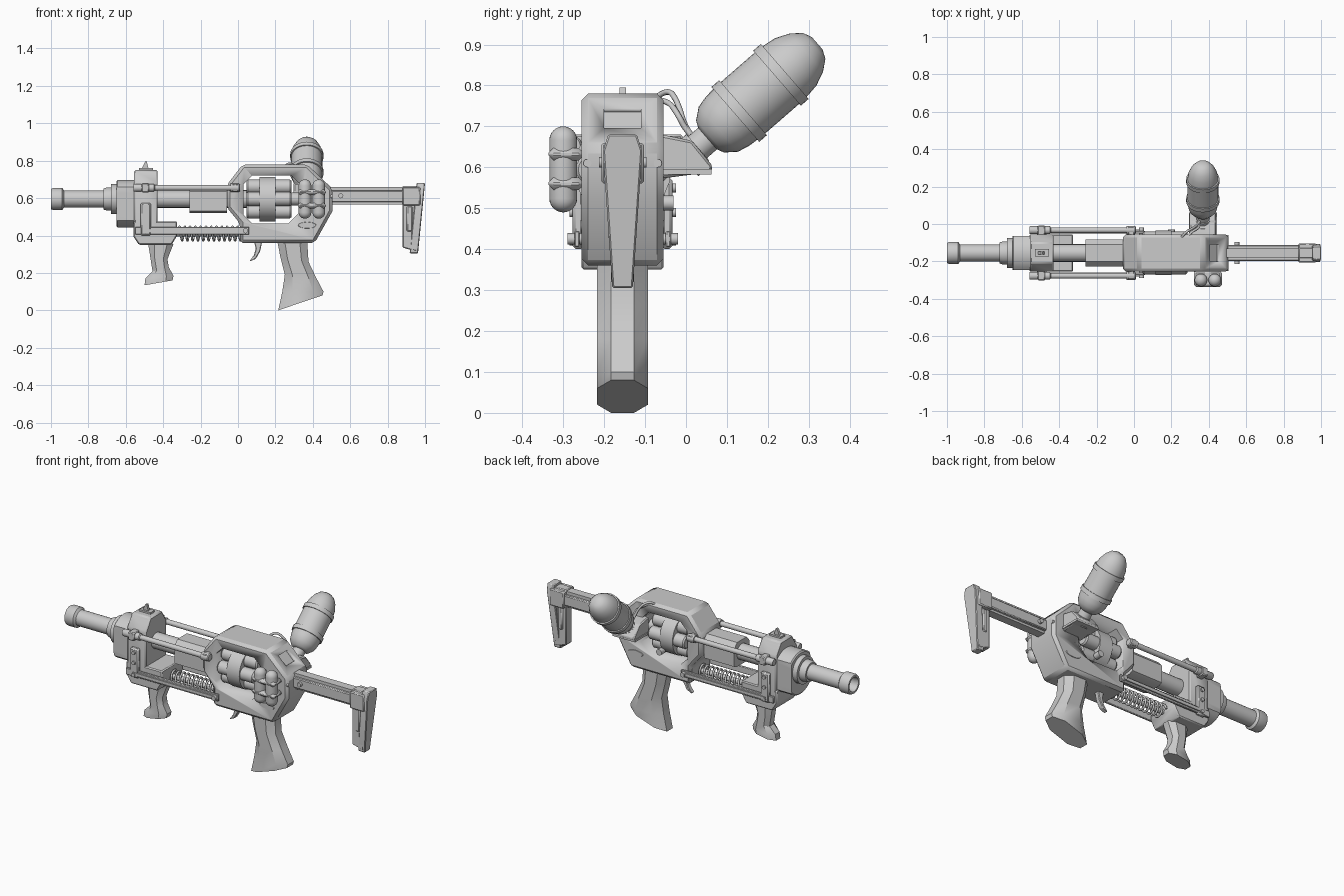
import bpy, bmesh, math
from mathutils import Vector

if "Cube" in bpy.data.objects:
    bpy.data.objects.remove(bpy.data.objects["Cube"], do_unlink=True)

Y = -0.155            # centre plane of the body
AX = 0.595            # height of the barrel axis

grey = bpy.data.materials.new("plain grey")
grey.use_nodes = True
grey.diffuse_color = (0.6, 0.6, 0.6, 1)
grey.node_tree.nodes["Principled BSDF"].inputs["Base Color"].default_value = (0.6, 0.6, 0.6, 1)


def add(name, data):
    ob = bpy.data.objects.new(name, data)
    bpy.context.collection.objects.link(ob)
    data.materials.append(grey)
    return ob


def finish(bm, name, bevel=0, segments=1):
    bmesh.ops.recalc_face_normals(bm, faces=bm.faces)
    for f in bm.faces:
        f.smooth = True
    for e in bm.edges:
        e.smooth = len(e.link_faces) == 2 and e.calc_face_angle(0) < 0.6
    me = bpy.data.meshes.new(name)
    bm.to_mesh(me)
    bm.free()
    ob = add(name, me)
    if bevel:
        m = ob.modifiers.new("bevel", "BEVEL")
        m.width, m.segments = bevel, segments
    return ob


def skin(bm, rings):
    """Join rings of points into a closed surface."""
    rings = [[bm.verts.new(p) for p in r] for r in rings]
    n = len(rings[0])
    for a, b in zip(rings, rings[1:]):
        for i in range(n):
            bm.faces.new((a[i], a[(i + 1) % n], b[(i + 1) % n], b[i]))
    bm.faces.new(rings[0])
    bm.faces.new(rings[-1])


def prism(name, pts, lo, hi, axis="y", bevel=0):
    """Extrude (x, z) outlines along y, or (y, z) outlines along x."""
    bm = bmesh.new()
    skin(bm, [[(p, d, q) if axis == "y" else (d, p, q) for p, q in pts] for d in (lo, hi)])
    return finish(bm, name, bevel)


def box(name, x, y, z, bevel=0):
    return prism(name, [(x[0], z[0]), (x[1], z[0]), (x[1], z[1]), (x[0], z[1])], *y, bevel=bevel)


def lathe(name, origin, direction, profile, n=32, flat=None):
    """Turn a profile of (distance, radius) around an axis."""
    q = Vector(direction).to_track_quat("Z", "Y")
    o = Vector(origin)
    rings = []
    for t, r in profile:
        ring = [o + q @ Vector((r * math.cos(a), r * math.sin(a), t))
                for a in (2 * math.pi * i / n for i in range(n))]
        if flat:
            for p in ring:
                p.y = max(Y - flat, min(Y + flat, p.y))
        rings.append(ring)
    bm = bmesh.new()
    skin(bm, rings)
    return finish(bm, name)


def rod(name, a, b, r, n=20):
    a, b = Vector(a), Vector(b)
    return lathe(name, a, b - a, [(0, r), ((b - a).length, r)], n)


def grip(name, sections, half):
    """Loft an eight-sided handle through pairs of front and back points."""
    shape = [(0, .45), (.25, 1), (.75, 1), (1, .45), (1, -.45), (.75, -1), (.25, -1), (0, -.45)]
    bm = bmesh.new()
    skin(bm, [[(x0 + (x1 - x0) * u, Y + half * v, z0 + (z1 - z0) * u) for u, v in shape]
              for x0, z0, x1, z1 in sections])
    return finish(bm, name)


def tube(name, pts, r, kind="NURBS"):
    cu = bpy.data.curves.new(name, "CURVE")
    cu.dimensions = "3D"
    cu.bevel_depth, cu.bevel_resolution, cu.use_fill_caps = r, 2, True
    s = cu.splines.new(kind)
    s.points.add(len(pts) - 1)
    for p, c in zip(s.points, pts):
        p.co = (*c, 1)
    if kind == "NURBS":
        s.order_u, s.use_endpoint_u = 3, True
    return add(name, cu)


def capsule(r, length, steps=6):
    arc = [(i * math.pi / 2 / steps) for i in range(steps + 1)]
    low = [(r - r * math.cos(a), max(r * math.sin(a), .002)) for a in arc]
    return low + [(length - t, q) for t, q in reversed(low)]


# Barrel, muzzle and stepped collar
lathe("barrel", (-1, Y, AX), (1, 0, 0),
      [(.05, .036), (0, .042), (0, .054), (.012, .059), (.06, .059), (.07, .046), (.28, .046),
       (.28, .056), (.30, .062), (.32, .062), (.32, .08), (.36, .08)])
lathe("collar_disc", (-.65, Y, .57), (1, 0, 0), [(0, .12), (.006, .127), (.11, .127)], 40, flat=.09)
rod("inner_barrel", (-.45, Y, AX), (.05, Y, AX), .047)
w = .072
prism("barrel_sleeve", [(Y - w, .53), (Y - .05, .52), (Y + .05, .52), (Y + w, .53),
                        (Y + w, .635), (Y + .045, .665), (Y - .045, .665), (Y - w, .635)],
      -.26, -.06, "x")

# Front block, tray and sight
prism("front_block", [(Y - .1, .4), (Y + .1, .4), (Y + .1, .68), (Y + .055, .75),
                      (Y - .055, .75), (Y - .1, .68)], -.555, -.43, "x", .008)
prism("front_tray", [(-.56, .395), (-.53, .35), (-.355, .35), (-.325, .40), (-.325, .475),
                     (-.43, .475), (-.56, .475)], Y - .1, Y + .1, bevel=.006)
prism("front_sight", [(-.52, .745), (-.475, .745), (-.488, .795), (-.497, .795)], Y - .008, Y + .008)
box("sight_base", (-.53, -.455), (Y - .02, Y + .02), (.745, .76))

# Recoil spring and its guide
coil = [(-.32 + .34 * i / 192, Y + .037 * math.cos(i * math.pi / 8), .41 + .037 * math.sin(i * math.pi / 8))
        for i in range(193)]
tube("recoil_spring", coil, .006, "POLY")
rod("spring_guide", (-.33, Y, .41), (.03, Y, .41), .015)

# Side rods, rails, links and screws on both sides
for side, s in (("right", -1), ("left", 1)):
    def at(d):
        return Y + s * d

    def span(a, b):
        return sorted((at(a), at(b)))

    lathe(side + "_side_rod", (-.56, at(.122), .655), (1, 0, 0),
          [(0, .018), (.005, .021), (.11, .021), (.115, .015), (.52, .015), (.52, .022), (.565, .022), (.57, .018)], 20)
    box(side + "_rod_clamp", (-.515, -.475), span(.09, .147), (.63, .68), .005)
    box(side + "_rod_anchor", (-.03, .0), span(.08, .14), (.635, .675), .004)
    box(side + "_lower_rail", (-.55, .06), span(.105, .118), (.405, .445), .003)
    box(side + "_rail_edge", (-.5, .05), span(.115, .126), (.416, .434))
    box(side + "_link_plate", (-.522, -.465), span(.095, .122), (.40, .575), .008)
    for z in (.42, .49, .55):
        rod(side + "_link_bolt", (-.493, at(.11), z), (-.493, at(.13), z), .011, 12)
    rod(side + "_rail_bolt", (.04, at(.09), .425), (.04, at(.135), .425), .014, 12)
    rod(side + "_rear_screw", (.49, at(.086), .61), (.506, at(.086), .61), .01, 12)
    rod(side + "_stock_pin", (.55, at(.03), .612), (.55, at(.058), .612), .013, 12)
    lathe(side + "_oval_plate", (.37, at(.098), .455), (0, s, 0), [(0, .05), (.005, .046)]).scale.z = 1
    for v in bpy.data.objects[side + "_oval_plate"].data.vertices:
        v.co.z = .455 + (v.co.z - .455) * .35

# Main body frame with the drum window and a recessed rear panel
body = prism("body_frame", [(-.06, .67), (.025, .78), (.37, .78), (.505, .65), (.505, .53), (.41, .36),
                            (.01, .36), (.01, .465), (-.06, .55)], Y - .1, Y + .1, bevel=.016)
window = prism("window_cutter", [(.03, .51), (.075, .465), (.27, .465), (.335, .53), (.335, .67), (.285, .72),
                                 (.075, .72), (.03, .675)], Y - .2, Y + .2)
panel = prism("panel_cutter", [(.395, .735), (.445, .687), (.49, .72), (.44, .77)], Y - .045, Y + .045)
for cutter in (window, panel):
    m = body.modifiers.new("cut", "BOOLEAN")
    m.object, m.operation, m.solver = cutter, "DIFFERENCE", "EXACT"
    cutter.hide_render = True
    cutter.hide_set(True)

# Revolving drum: six chambers, an axle and a middle band
for i in range(6):
    a = i * math.pi / 3
    lathe("drum_chamber", (.045, Y + .076 * math.cos(a), AX + .076 * math.sin(a)), (1, 0, 0),
          [(0, .032), (.008, .038), (.232, .038), (.24, .032)], 20)
rod("drum_axle", (.01, Y, AX), (.36, Y, AX), .035)
rod("drum_band", (.115, Y, AX), (.20, Y, AX), .119, 24)

# Pair of small canisters strapped to the right side
for x in (.358, .432):
    lathe("small_canister", (x, -.3, .49), (0, 0, 1), capsule(.034, .21), 24)
for z in (.56, .632):
    box("canister_strap", (.32, .47), (-.336, -.25), (z - .015, z + .015), .012)

# Grips and trigger
grip("rear_grip", [(.21, .37, .37, .37), (.227, .283, .377, .26), (.25, .19, .415, .18),
                   (.237, .10, .457, .10), (.215, 0, .452, .08)], .062)
grip("fore_grip", [(-.48, .355, -.345, .355), (-.468, .278, -.377, .273), (-.457, .208, -.37, .23),
                   (-.495, .17, -.345, .185), (-.5, .134, -.35, .16)], .045)
prism("trigger", [(.085, .37), (.13, .37), (.118, .315), (.095, .275), (.06, .26), (.085, .295), (.095, .33)],
      Y - .015, Y + .015, bevel=.004)

# Stock
box("stock_beam", (.49, .96), (Y - .042, Y + .042), (.578, .64), .005)
box("stock_top_rail", (.49, .97), (Y - .025, Y + .025), (.635, .658))
box("stock_bottom_rail", (.49, .9), (Y - .025, Y + .025), (.565, .58))
prism("butt_block", [(.88, .665), (.975, .665), (.955, .315), (.88, .335)], Y - .028, Y + .028, bevel=.005)
box("butt_clamp", (.88, .975), (Y - .052, Y + .052), (.56, .66), .006)
bm = bmesh.new()
skin(bm, [[(x, Y + v, z) for v, z in ((-.025, .305), (.025, .305), (.048, .64), (.035, .68), (-.035, .68), (-.048, .64))]
          for x in (.955, 1.0)])
for v in bm.verts:      # lean the plate forward toward its toe
    v.co.x -= (.68 - v.co.z) * .1
finish(bm, "butt_plate", .004)
box("butt_slot_plate", (.9, .935), (Y - .034, Y + .034), (.42, .56), .008)

# Tilted tank, neck and bracket on the left side
X = .368
ang = math.radians(41)
d = Vector((0, math.cos(ang), math.sin(ang)))
centre = Vector((X, .187, .787))
lathe("tank", centre - d * .178, d,
      [(0, .035), (.008, .052), (.035, .073), (.065, .08), (.09, .082), (.09, .089), (.115, .089), (.115, .083),
       (.225, .083), (.225, .089), (.25, .089), (.25, .082), (.285, .077), (.32, .062), (.345, .042), (.355, .02)])
lathe("tank_neck", centre - d * .255, d, [(0, .055), (.02, .055), (.02, .042), (.045, .042), (.045, .035), (.09, .035)])
prism("tank_bracket", [(-.08, .57), (.06, .588), (.066, .602), (.015, .665), (-.06, .68), (-.08, .68)],
      X - .07, X + .07, "x", .006)
box("bracket_foot", (X - .075, X + .075), (-.06, .062), (.583, .596))
for k in (0, .03):
    tube("feed_cable", [(.25 + k, -.08, .765), (.27 + k, -.045, .795 - k), (.32 + k, -.02, .76 - k),
                        (.345, .0, .69), (.352, .025, .665)], .007)
rod("left_side_knob", (.2, -.07, .513), (.2, -.03, .513), .018, 16)
